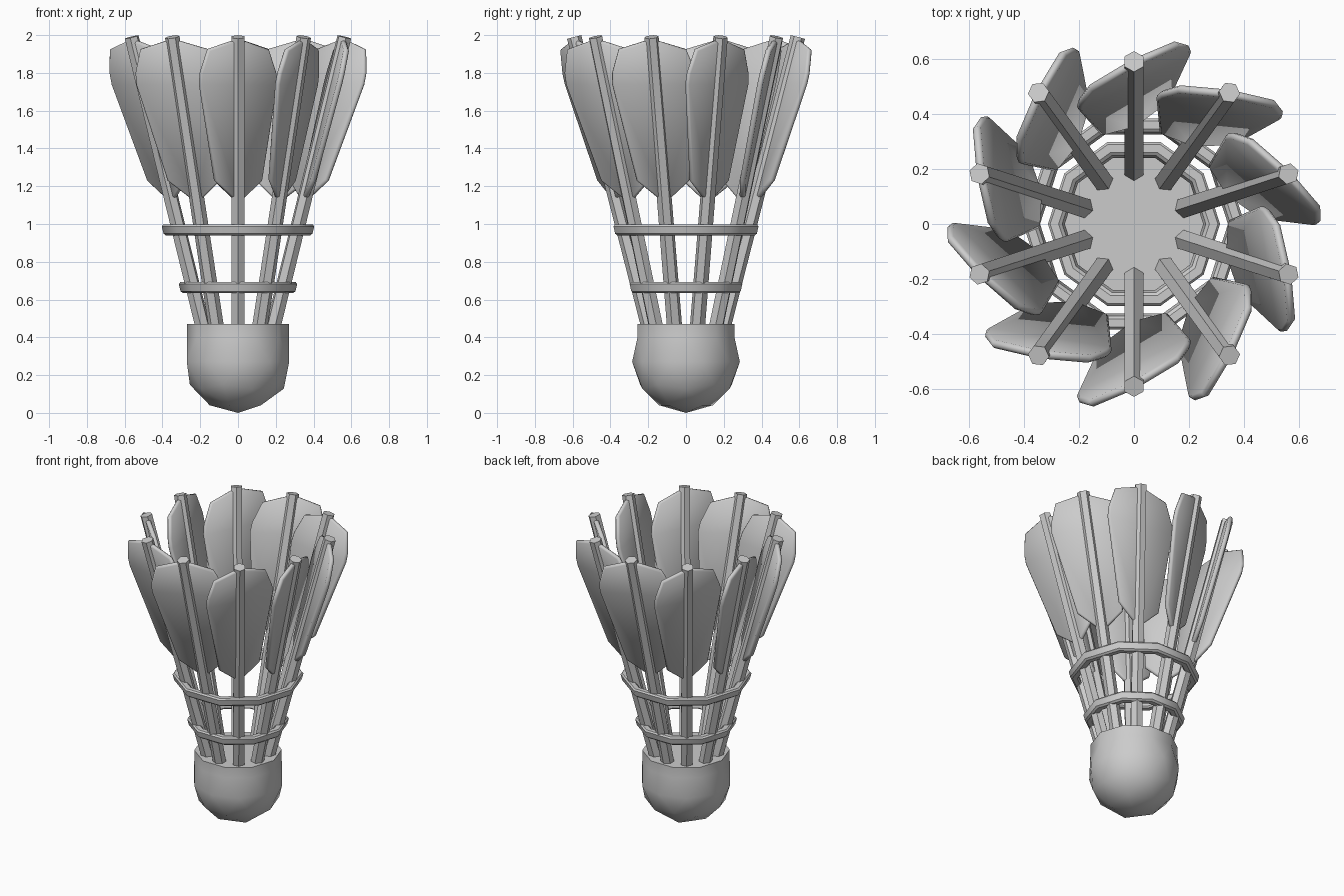
import bpy, bmesh, math
from mathutils import Vector, Matrix

if "Cube" in bpy.data.objects:
    bpy.data.objects.remove(bpy.data.objects["Cube"])

COUNT = 10
SLOPE = 0.258          # outward lean of the quills
TILT = math.radians(27)  # overlap twist of each vane


def add(name, bm, smooth=35):
    bmesh.ops.recalc_face_normals(bm, faces=bm.faces)
    me = bpy.data.meshes.new(name)
    bm.to_mesh(me)
    bm.free()
    ob = bpy.data.objects.new(name, me)
    bpy.context.collection.objects.link(ob)
    bpy.ops.object.select_all(action='DESELECT')
    ob.select_set(True)
    bpy.context.view_layer.objects.active = ob
    if smooth:
        bpy.ops.object.shade_smooth_by_angle(angle=math.radians(smooth))
    return ob


def bevel(ob, width):
    m = ob.modifiers.new("bevel", 'BEVEL')
    m.width = width
    m.segments = 1
    m.limit_method = 'ANGLE'
    m.angle_limit = math.radians(60)


def on_axis(a, z):
    r = 0.2 + (z - 0.47) * SLOPE
    return Vector((r * math.cos(a), r * math.sin(a), z))


# cork: half icosphere with a straight collar on top
bm = bmesh.new()
bmesh.ops.create_icosphere(bm, subdivisions=2, radius=1)
bmesh.ops.delete(bm, geom=[v for v in bm.verts if v.co.z > 0.7], context='VERTS')
for v in bm.verts:
    if v.co.z > 0.3:
        d = v.co.xy.normalized() * 0.27
        v.co = (d.x, d.y, 0.40)
    else:
        v.co = (v.co.x * 0.285, v.co.y * 0.285, 0.27 + v.co.z * 0.267)
rim = [e for e in bm.edges if e.is_boundary]
new = bmesh.ops.extrude_edge_only(bm, edges=rim)["geom"]
for v in new:
    if isinstance(v, bmesh.types.BMVert):
        v.co.z = 0.47
bmesh.ops.holes_fill(bm, edges=[e for e in bm.edges if e.is_boundary], sides=0)
low = min(v.co.z for v in bm.verts)
for v in bm.verts:
    if v.co.z < 0.3:
        v.co.z -= low * (0.27 - v.co.z) / 0.27
add("cork", bm, 50)

# binding rings: ten-sided, flared to follow the quills
for name, radius, z in (("lower_ring", 0.283, 0.663), ("upper_ring", 0.373, 0.968)):
    bm = bmesh.new()
    prof = [(radius + sx * 0.026 + sz * 0.007, z + sz * 0.029)
            for sx, sz in ((-1, -1), (1, -1), (1, 1), (-1, 1))]
    loops = []
    for i in range(COUNT):
        a = math.tau * i / COUNT
        loops.append([bm.verts.new((r * math.cos(a), r * math.sin(a), h)) for r, h in prof])
    for i in range(COUNT):
        p, q = loops[i], loops[(i + 1) % COUNT]
        for j in range(4):
            k = (j + 1) % 4
            bm.faces.new((p[j], q[j], q[k], p[k]))
    bevel(add(name, bm, 50), 0.01)

# half outline of a vane: (offset from quill, height)
half = [(0.18, 1.925), (0.225, 1.80), (0.23, 1.74), (0.14, 1.23)]
outline = [(0, 1.98)] + half + [(0, 1.11)] + [(-u, z) for u, z in reversed(half)]

for i in range(COUNT):
    a = math.radians(18) + math.tau * i / COUNT
    radial = Vector((math.cos(a), math.sin(a), 0))
    clockwise = Vector((math.sin(a), -math.cos(a), 0))

    # quill
    lo, hi = on_axis(a, 0.43), on_axis(a, 1.99)
    axis = (hi - lo).normalized()
    side = clockwise
    out = axis.cross(side)
    rot = Matrix((out, side, -axis)).transposed().to_4x4()
    bm = bmesh.new()
    bmesh.ops.create_cone(bm, cap_ends=True, segments=6, radius1=0.039, radius2=0.041,
                          depth=(hi - lo).length,
                          matrix=Matrix.Translation((lo + hi) / 2) @ rot
                          @ Matrix.Rotation(math.radians(0), 4, 'Z'))
    # keep one vertex pair pointing straight in and out
    mid, turn = (lo + hi) / 2, Matrix.Rotation(math.radians(30), 3, axis)
    bmesh.ops.rotate(bm, cent=mid, matrix=turn, verts=bm.verts)
    add(f"quill_{i + 1}", bm, None)

    # vane
    w = clockwise * math.cos(TILT) + radial * math.sin(TILT)
    bm = bmesh.new()
    bm.faces.new([bm.verts.new(on_axis(a, z) + w * u) for u, z in outline])
    ob = add(f"vane_{i + 1}", bm, 35)
    m = ob.modifiers.new("thickness", 'SOLIDIFY')
    m.thickness = 0.03
    m.offset = 0
    bevel(ob, 0.009)
